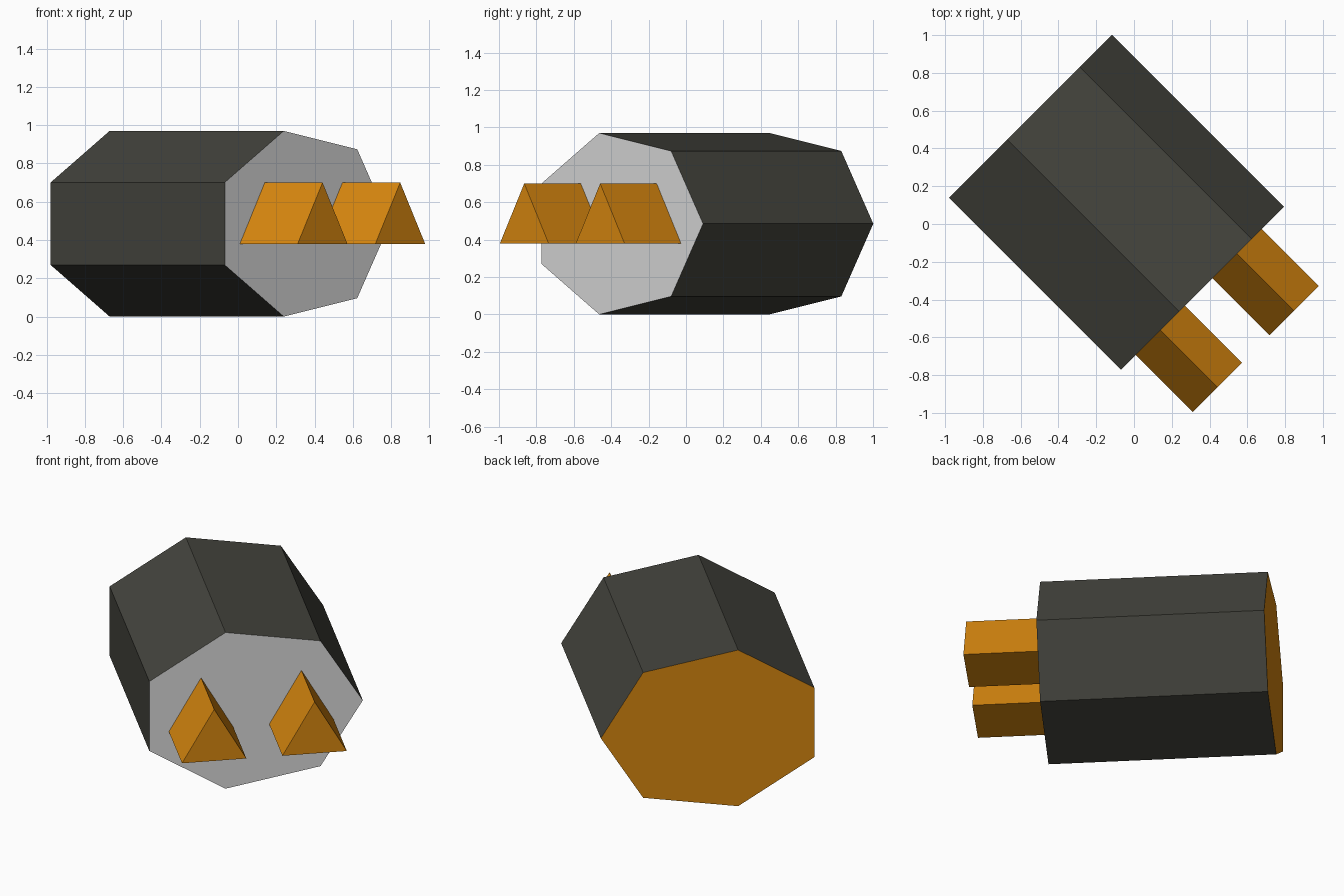
import bpy, bmesh, math

if "Cube" in bpy.data.objects:
    bpy.data.objects.remove(bpy.data.objects["Cube"])

def material(name, rgb):
    m = bpy.data.materials.new(name)
    m.diffuse_color = (*rgb, 1.0)
    m.use_nodes = True
    m.node_tree.nodes["Principled BSDF"].inputs["Base Color"].default_value = m.diffuse_color
    return m

charcoal = material("charcoal", (0.058, 0.058, 0.047))
grey = material("light_grey", (0.730, 0.730, 0.730))
orange = material("orange", (0.716, 0.254, 0.005))

S = math.sqrt(0.5)

def place(u, d, z):
    # u runs across the model, d runs along its axis towards the front right
    return ((u + d) * S, (u - d) * S, z)

def prism(name, profile, back, front, side_mat, front_mat, back_mat):
    """Extrude a (u, z) profile along the diagonal axis."""
    bm = bmesh.new()
    a = [bm.verts.new(place(u, back, z)) for u, z in profile]
    b = [bm.verts.new(place(u, front, z)) for u, z in profile]
    n = len(profile)
    for i in range(n):
        j = (i + 1) % n
        bm.faces.new((a[i], a[j], b[j], b[i])).material_index = 0
    bm.faces.new(b).material_index = 1
    bm.faces.new(a).material_index = 2
    bmesh.ops.recalc_face_normals(bm, faces=bm.faces[:])
    mesh = bpy.data.meshes.new(name)
    bm.to_mesh(mesh)
    bm.free()
    for m in (side_mat, front_mat, back_mat):
        mesh.materials.append(m)
    obj = bpy.data.objects.new(name, mesh)
    bpy.context.collection.objects.link(obj)
    return obj

# Seven-sided plug body, wider than tall, grey front and orange back
MID = -0.016
angles = [2 * math.pi * i / 7 for i in range(7)]
heptagon = [(MID + 0.642 * math.cos(t), 0.485 + 0.4975 * math.sin(t)) for t in angles]
prism("body", heptagon, -0.79, 0.497, charcoal, grey, orange)

# Two triangular prongs on the front face
for side, name in ((-1, "left_prong"), (1, "right_prong")):
    c = MID + 0.004 + side * 0.287
    triangle = [(c - 0.184, 0.38), (c + 0.184, 0.38), (c, 0.70)]
    prism(name, triangle, 0.48, 0.924, orange, orange, orange)
